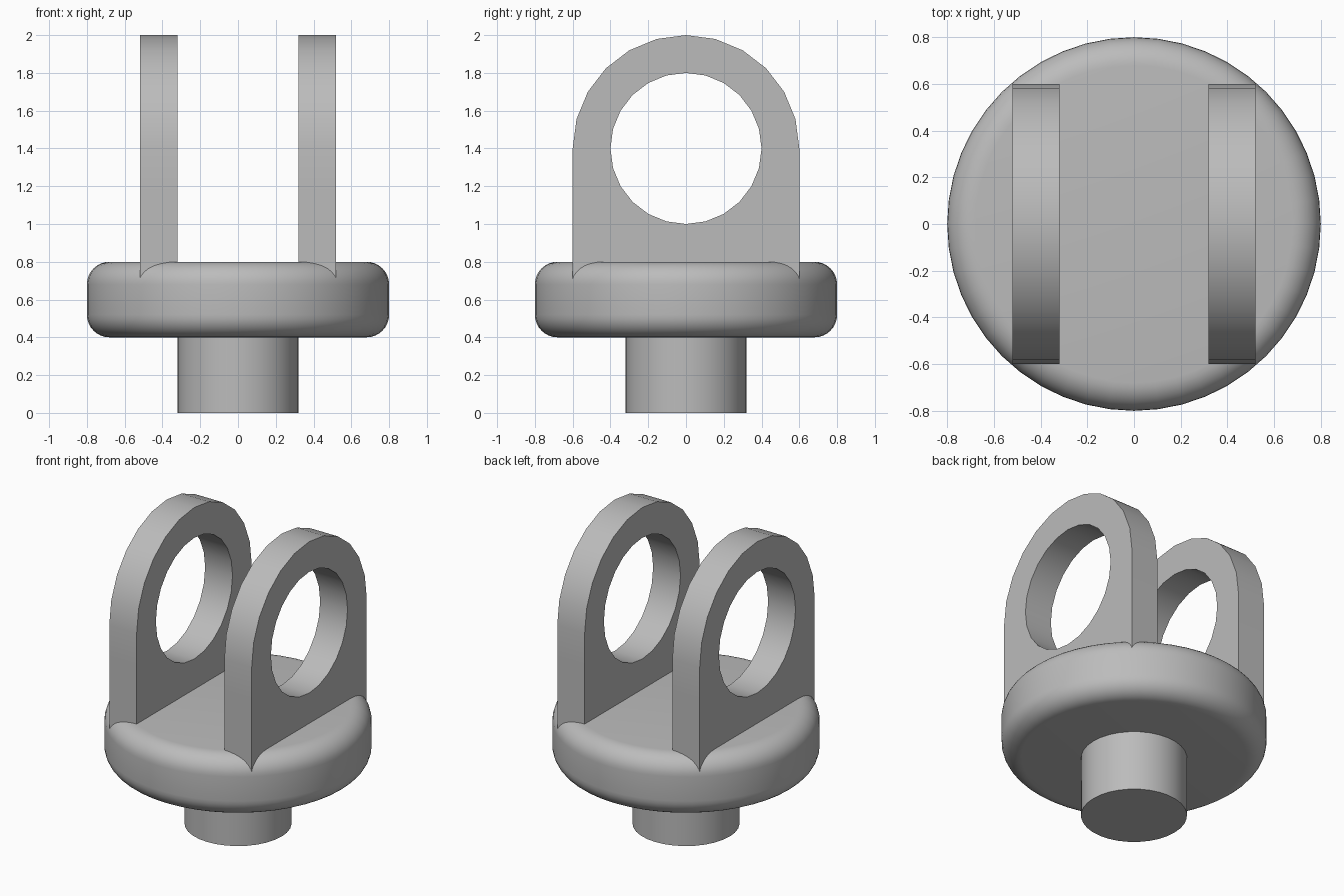
import bpy
import bmesh
from math import cos, sin, pi, radians

cube = bpy.data.objects.get("Cube")
if cube:
    bpy.data.objects.remove(cube, do_unlink=True)

GREY = (0.5, 0.5, 0.5, 1)
grey = bpy.data.materials.new("plain grey")
grey.use_nodes = True
grey.diffuse_color = GREY
grey.node_tree.nodes["Principled BSDF"].inputs["Base Color"].default_value = GREY


def finish(name, bm):
    """Turn a bmesh into a smooth-shaded object with crisp edges."""
    bmesh.ops.recalc_face_normals(bm, faces=bm.faces)
    mesh = bpy.data.meshes.new(name)
    bm.to_mesh(mesh)
    bm.free()
    mesh.materials.append(grey)
    obj = bpy.data.objects.new(name, mesh)
    bpy.context.collection.objects.link(obj)
    bpy.ops.object.select_all(action='DESELECT')
    obj.select_set(True)
    bpy.context.view_layer.objects.active = obj
    bpy.ops.object.shade_smooth_by_angle(angle=radians(30))
    return obj


def cylinder(name, radius, bottom, top, sides, rounding=0):
    bm = bmesh.new()
    bmesh.ops.create_cone(bm, cap_ends=True, segments=sides, radius1=radius,
                          radius2=radius, depth=top - bottom)
    bmesh.ops.translate(bm, verts=bm.verts, vec=(0, 0, (top + bottom) / 2))
    if rounding:
        rims = [e for e in bm.edges
                if abs(e.verts[0].co.z - e.verts[1].co.z) < 1e-4]
        bmesh.ops.bevel(bm, geom=rims, offset=rounding, segments=8,
                        profile=0.5, affect='EDGES')
    return finish(name, bm)


def lug(name, x_inner, x_outer, centre=1.4, half=0.6, hole=0.4, drop=0.8, steps=24):
    """Upright plate with a rounded top and a round hole, sunk into the flange."""
    bm = bmesh.new()
    rings = []
    for i in range(steps):
        a = 2 * pi * i / steps
        c, s = cos(a), sin(a)
        if s >= 0:                                # round upper half
            y, z = half * c, half * s
        else:                                     # square lower half
            m = max(abs(c), abs(s))
            y, z = half * c / m, drop * s / m
        section = [(x_inner, hole * c, hole * s), (x_outer, hole * c, hole * s),
                   (x_outer, y, z), (x_inner, y, z)]
        rings.append([bm.verts.new((px, py, pz + centre)) for px, py, pz in section])
    for i, ring in enumerate(rings):
        after = rings[(i + 1) % steps]
        for j in range(4):
            k = (j + 1) % 4
            bm.faces.new((ring[j], ring[k], after[k], after[j]))
    return finish(name, bm)


# Shaft and rounded flange
cylinder("shaft", 0.32, 0, 0.41, 32)
cylinder("flange", 0.8, 0.4, 0.8, 48, rounding=0.12)

# Pair of pierced lugs
for label, side in (("left", 1), ("right", -1)):
    lug(label + "_lug", side * 0.32, side * 0.52)
